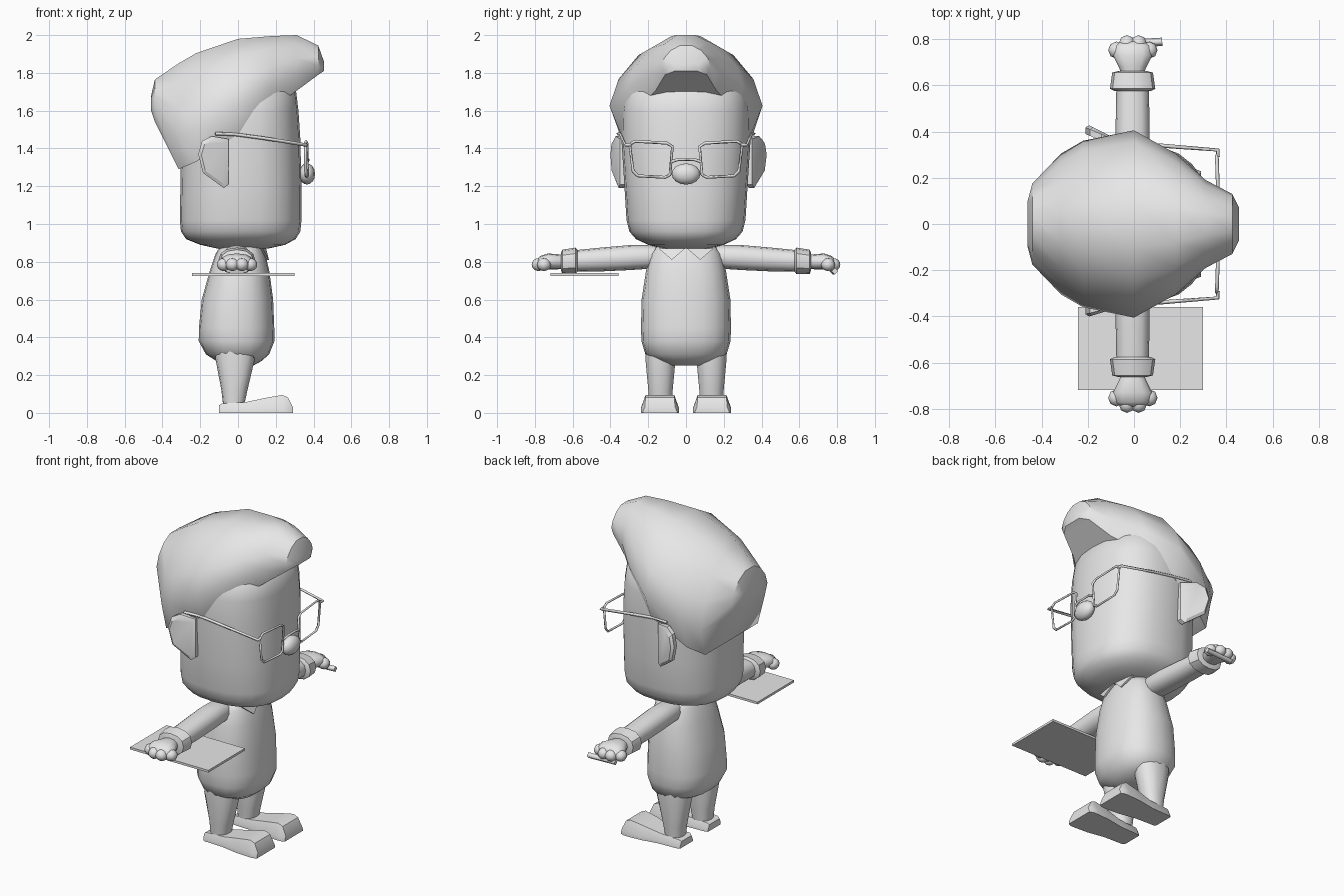
import bpy, bmesh, math
from mathutils import Vector

grey = bpy.data.materials.new("plain_grey")
grey.diffuse_color = (0.8, 0.8, 0.8, 1)


def finish(name, bm, angle=40):
    bmesh.ops.recalc_face_normals(bm, faces=bm.faces)
    me = bpy.data.meshes.new(name)
    bm.to_mesh(me)
    bm.free()
    me.materials.append(grey)
    ob = bpy.data.objects.new(name, me)
    bpy.context.collection.objects.link(ob)
    if angle:
        bpy.ops.object.select_all(action='DESELECT')
        ob.select_set(True)
        bpy.context.view_layer.objects.active = ob
        bpy.ops.object.shade_smooth_by_angle(angle=math.radians(angle))
    return ob


def loft(name, rings, angle=40):
    """Skin a row of equal point rings and cap both ends."""
    bm = bmesh.new()
    vs = [[bm.verts.new(p) for p in r] for r in rings]
    n = len(vs[0])
    for a, b in zip(vs, vs[1:]):
        for i in range(n):
            j = (i + 1) % n
            bm.faces.new((a[i], a[j], b[j], b[i]))
    bm.faces.new(vs[0])
    bm.faces.new(vs[-1])
    return finish(name, bm, angle)


def oval(cx, cy, rx, ry, n=20, power=2.0):
    out = []
    for i in range(n):
        t = 2 * math.pi * i / n
        c, s = math.cos(t), math.sin(t)
        out.append((cx + rx * math.copysign(abs(c) ** (2 / power), c),
                    cy + ry * math.copysign(abs(s) ** (2 / power), s)))
    return out


def upright(name, rows, n=20, power=2.0, cy=0.0, angle=40):
    """Rows of (z, x min, x max, y half width)."""
    return loft(name, [[(x, y, z) for x, y in
                        oval((a + b) / 2, cy, (b - a) / 2, w, n, power)]
                       for z, a, b, w in rows], angle)


def ball(name, centre, radii, seg=12):
    bm = bmesh.new()
    bmesh.ops.create_uvsphere(bm, u_segments=seg, v_segments=8, radius=1)
    for v in bm.verts:
        v.co = Vector([c + r * k for c, r, k in zip(centre, radii, v.co)])
    return finish(name, bm, 60)


def box(name, lo, hi):
    return loft(name, [[(lo[0], lo[1], z), (hi[0], lo[1], z),
                        (hi[0], hi[1], z), (lo[0], hi[1], z)]
                       for z in (lo[2], hi[2])], 0)


def wire(name, pts, radius, cyclic=False):
    cu = bpy.data.curves.new(name, 'CURVE')
    cu.dimensions = '3D'
    cu.bevel_depth = radius
    cu.bevel_resolution = 0
    cu.use_fill_caps = True
    sp = cu.splines.new('POLY')
    sp.points.add(len(pts) - 1)
    for p, q in zip(sp.points, pts):
        p.co = (*q, 1)
    sp.use_cyclic_u = cyclic
    cu.materials.append(grey)
    ob = bpy.data.objects.new(name, cu)
    bpy.context.collection.objects.link(ob)
    return ob


# Head
upright("head", [(0.87, -0.11, 0.16, 0.12), (0.89, -0.2, 0.25, 0.2),
                 (0.92, -0.275, 0.305, 0.265), (0.96, -0.302, 0.33, 0.3),
                 (1.02, -0.308, 0.336, 0.315), (1.2, -0.305, 0.336, 0.326),
                 (1.45, -0.3, 0.33, 0.342), (1.6, -0.29, 0.32, 0.338),
                 (1.7, -0.27, 0.308, 0.32), (1.76, -0.2, 0.24, 0.26)],
        n=24, power=2.45, angle=60)

# Swept-up hair: cross-sections from back to front (x, bottom, top, half width)
half = [(0.85, 0.0), (1.0, 0.3), (0.88, 0.58), (0.62, 0.83), (0.25, 1.0)]
section = half + [(-y, z) for y, z in reversed(half)]
loft("hair", [[(x, w * y, b + (t - b) * z) for y, z in section]
              for x, b, t, w in [(-0.46, 1.6, 1.68, 0.1), (-0.44, 1.54, 1.765, 0.175),
                                 (-0.315, 1.29, 1.85, 0.305), (-0.22, 1.33, 1.905, 0.36),
                                 (0.0, 1.475, 1.98, 0.405), (0.18, 1.61, 1.995, 0.305),
                                 (0.31, 1.705, 2.0, 0.19), (0.425, 1.79, 1.945, 0.13),
                                 (0.455, 1.81, 1.86, 0.07)]], 42)

# Ears: flat outline swept outwards, one side flares more
outline = [(-0.05, 1.21), (-0.075, 1.19), (-0.185, 1.27), (-0.21, 1.37),
           (-0.19, 1.44), (-0.14, 1.465), (-0.05, 1.45)]
for side, flare in ((1, 0.42), (-1, 0.25)):
    rings = []
    for inset, out in ((0, 0.0), (0, 0.028), (0.18, 0.038)):
        rings.append([(x + (-0.12 - x) * inset,
                       side * (0.322 + out + (-0.05 - x) * flare),
                       z + (1.34 - z) * inset) for x, z in outline])
    loft("ear", rings, 30)

# Nose
ball("nose", (0.365, 0, 1.265), (0.043, 0.076, 0.056))

# Glasses: two open rims, bridge and temples
rim = [(0.072, 1.41), (0.085, 1.26), (0.11, 1.247), (0.255, 1.255),
       (0.28, 1.28), (0.298, 1.42), (0.27, 1.438), (0.1, 1.428)]
for side in (1, -1):
    wire("glasses_rim", [(0.368 - 0.01 * y / 0.3, side * y, z) for y, z in rim], 0.008, True)
    wire("glasses_temple", [(0.362, side * 0.29, 1.42), (0.362, side * 0.32, 1.418),
                            (0.13, side * 0.338, 1.455), (-0.02, side * 0.346, 1.475),
                            (-0.12, side * 0.36, 1.478)], 0.009)
wire("glasses_bridge", [(0.368, -0.076, 1.33), (0.372, -0.04, 1.342),
                        (0.372, 0.04, 1.342), (0.368, 0.076, 1.33)], 0.008)

# Body
upright("body", [(0.25, -0.06, 0.08, 0.08), (0.275, -0.115, 0.125, 0.15),
                 (0.31, -0.17, 0.165, 0.215), (0.38, -0.208, 0.193, 0.236),
                 (0.45, -0.207, 0.192, 0.238), (0.6, -0.192, 0.186, 0.235),
                 (0.75, -0.15, 0.166, 0.212), (0.84, -0.12, 0.145, 0.188),
                 (0.89, -0.09, 0.125, 0.15)], n=20, power=2.4, angle=60)

# Collar points lying on the chest
for side in (1, -1):
    tri = [(0.137, side * 0.005, 0.87), (0.152, side * 0.075, 0.81), (0.118, side * 0.145, 0.87)]
    loft("collar", [[(x + d, y, z) for x, y, z in tri] for d in (0, 0.012)], 0)

for side in (1, -1):
    # Arm, slightly drooping: (y, z centre, x radius, z radius)
    def across(rows, n=12):
        return [[(x - 0.006, side * y, z) for x, z in oval(0, zc, rx, rz, n, 2.3)]
                for y, zc, rx, rz in rows]
    loft("arm", across([(0.12, 0.825, 0.06, 0.05), (0.18, 0.826, 0.073, 0.062),
                        (0.3, 0.822, 0.075, 0.066), (0.45, 0.812, 0.073, 0.063),
                        (0.61, 0.803, 0.07, 0.056)]), 50)
    # Sleeve cuff
    loft("cuff", across([(0.575, 0.805, 0.078, 0.058), (0.585, 0.805, 0.098, 0.07),
                         (0.655, 0.8, 0.088, 0.064), (0.662, 0.8, 0.06, 0.045)]), 35)
    # Hand with curled fingers
    loft("palm", across([(0.64, 0.8, 0.045, 0.035), (0.68, 0.8, 0.06, 0.04),
                         (0.73, 0.802, 0.085, 0.042), (0.77, 0.795, 0.08, 0.036),
                         (0.79, 0.79, 0.05, 0.022)]), 60)
    for x, y, r in ((-0.076, 0.752, 0.036), (-0.03, 0.78, 0.036),
                    (0.02, 0.78, 0.036), (0.066, 0.752, 0.036)):
        ball("finger", (x, side * y, 0.785), (r, 0.037, 0.034), 8)

    # Tapered leg
    upright("leg", [(0.05, -0.08, 0.035, 0.06), (0.12, -0.088, 0.05, 0.066),
                    (0.29, -0.12, 0.09, 0.082), (0.36, -0.12, 0.09, 0.08)],
            n=14, power=2.3, cy=side * 0.135)
    # Shoe: (x, height, bottom half width, top half width)
    loft("shoe", [[(x, side * 0.138 - b, 0), (x, side * 0.138 + b, 0),
                   (x, side * 0.138 + b, h * 0.3), (x, side * 0.138 + t, h),
                   (x, side * 0.138 - t, h), (x, side * 0.138 - b, h * 0.3)]
                  for x, h, b, t in [(-0.1, 0.04, 0.062, 0.05), (-0.085, 0.05, 0.07, 0.056),
                                     (0.04, 0.057, 0.075, 0.058), (0.15, 0.08, 0.095, 0.07),
                                     (0.235, 0.095, 0.1, 0.076), (0.265, 0.082, 0.1, 0.076),
                                     (0.29, 0.03, 0.09, 0.08)]], 35)

# Clipboard under one hand, pen in the other
box("clipboard", (-0.243, -0.718, 0.726), (0.298, -0.358, 0.74))
wire("pen", [(-0.06, 0.778, 0.75), (0.122, 0.788, 0.75)], 0.018)
